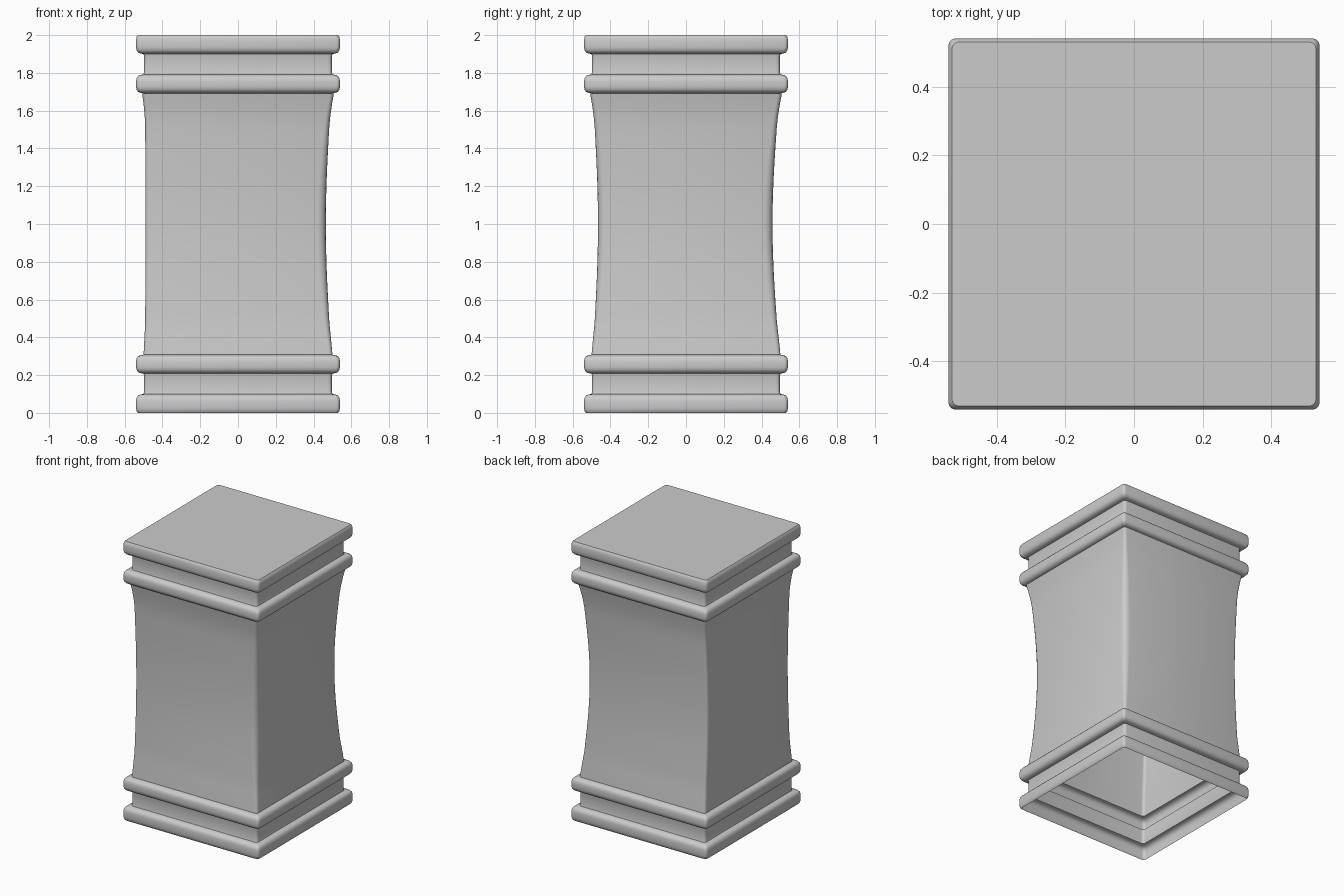
import bpy, bmesh, math

if "Cube" in bpy.data.objects:
    bpy.data.objects.remove(bpy.data.objects["Cube"])

CORNER_STEPS = 5


def square_ring(bm, z, x0, x1, y0, y1, radii):
    """One rounded-square cross-section; radii start at +x+y, counter-clockwise."""
    verts = []
    corners = [(x1, y1, -1, -1), (x0, y1, 1, -1), (x0, y0, 1, 1), (x1, y0, -1, 1)]
    for i, ((x, y, sx, sy), r) in enumerate(zip(corners, radii)):
        for k in range(CORNER_STEPS):
            a = math.pi / 2 * (i + k / (CORNER_STEPS - 1))
            verts.append(bm.verts.new((x + sx * r + r * math.cos(a),
                                       y + sy * r + r * math.sin(a), z)))
    return verts


def loft(name, sections, cap=False):
    """Skin a stack of sections into an open shell, optionally closed on top."""
    bm = bmesh.new()
    rings = [square_ring(bm, *s) for s in sections]
    n = len(rings[0])
    for a, b in zip(rings, rings[1:]):
        for i in range(n):
            j = (i + 1) % n
            bm.faces.new((a[i], a[j], b[j], b[i]))
    if cap:
        bm.faces.new(rings[-1])
    mesh = bpy.data.meshes.new(name)
    bm.to_mesh(mesh)
    bm.free()
    ob = bpy.data.objects.new(name, mesh)
    bpy.context.collection.objects.link(ob)
    bpy.ops.object.select_all(action='DESELECT')
    ob.select_set(True)
    bpy.context.view_layer.objects.active = ob
    bpy.ops.object.shade_smooth_by_angle(angle=math.radians(40))
    return ob


def even(z, w, r=0.02):
    return (z, -w, w, -w, w, (r,) * 4)


def rounded(z0, z1, neck=0.50, out=0.54):
    """Side profile of a rounded moulding between two heights."""
    h = z1 - z0
    pts = [(0, neck), (0.03, 0.517), (0.08, 0.529), (0.2, 0.537), (0.35, out),
           (0.65, out), (0.8, 0.537), (0.92, 0.529), (0.97, 0.517), (1, neck)]
    return [(z0 + t * h, w) for t, w in pts]


# Stepped base: foot, recessed neck, bead
foot = [(0, 0.53), (0.008, 0.536), (0.025, 0.54)] + rounded(0, 0.10)[5:]
base = foot + [(0.115, 0.497), (0.195, 0.497)] + rounded(0.208, 0.308)
loft("base_moulding", [even(z, w) for z, w in base])

# Waisted shaft: the left face is nearly straight, the others curve inwards
shaft = []
N = 24
Z0, Z1 = 0.308, 1.692
for i in range(N + 1):
    t = i / N
    s = math.sin(math.pi * t) ** 1.2
    w = 0.50 + 0.008 * max(0, (t - 0.9) / 0.1) ** 2
    w -= 0.008 * min(1, (1 - t) / 0.12)
    w += 0.008 * max(0, 1 - t / 0.12)
    r, q = 0.02 + 0.025 * s, 0.02
    shaft.append((Z0 + t * (Z1 - Z0), -w + 0.002 * s, w - 0.027 * s,
                  -w + 0.026 * s, w - 0.034 * s, (r, q, q, r)))
loft("waisted_shaft", shaft)

# Stepped top: bead, recessed neck, closed cap slab
cap = [(2 - z, w) for z, w in reversed(foot)]
top = rounded(1.692, 1.792) + [(1.805, 0.497), (1.885, 0.497)] + cap
loft("top_moulding", [even(z, w) for z, w in top], cap=True)
